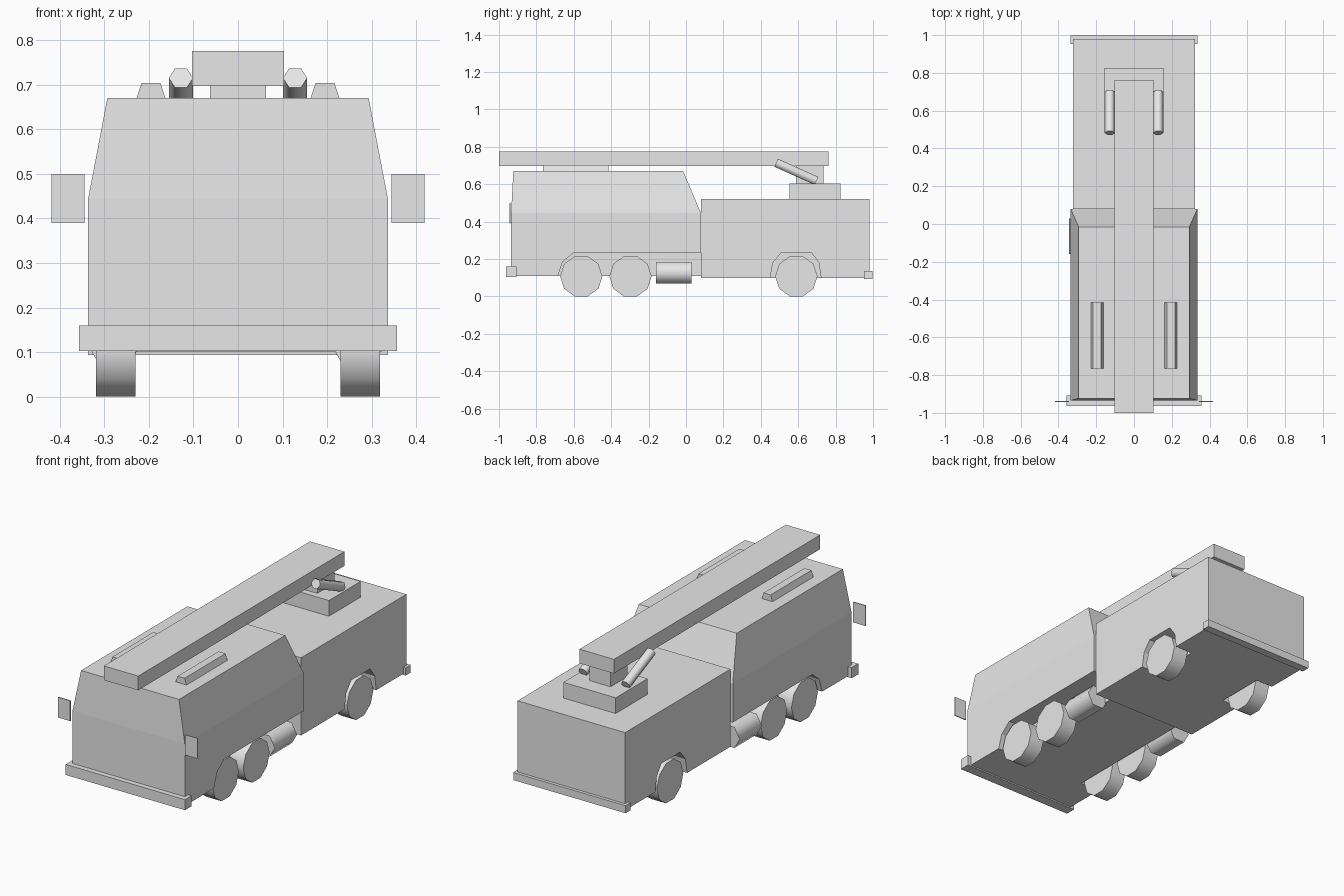
import bpy
import bmesh
from math import radians
from mathutils import Vector

default = bpy.data.objects.get("Cube")
if default:
    bpy.data.objects.remove(default, do_unlink=True)

grey = bpy.data.materials.new("light_grey")
grey.use_nodes = True
grey.diffuse_color = (0.8, 0.8, 0.8, 1)
grey.node_tree.nodes["Principled BSDF"].inputs["Base Color"].default_value = (0.8, 0.8, 0.8, 1)


def add_object(name, bm):
    bmesh.ops.recalc_face_normals(bm, faces=bm.faces[:])
    mesh = bpy.data.meshes.new(name)
    bm.to_mesh(mesh)
    bm.free()
    mesh.materials.append(grey)
    obj = bpy.data.objects.new(name, mesh)
    bpy.context.collection.objects.link(obj)
    return obj


def activate(obj):
    bpy.ops.object.select_all(action='DESELECT')
    obj.select_set(True)
    bpy.context.view_layer.objects.active = obj


def skin(name, loops):
    """Join matching point loops into a closed solid."""
    bm = bmesh.new()
    rings = [[bm.verts.new(p) for p in loop] for loop in loops]
    n = len(rings[0])
    for a, b in zip(rings, rings[1:]):
        for i in range(n):
            j = (i + 1) % n
            bm.faces.new((a[i], a[j], b[j], b[i]))
    bm.faces.new(rings[0])
    bm.faces.new(rings[-1])
    return add_object(name, bm)


def stack(name, *levels, x=0):
    """Solid from rectangles given as half width, back y, front y, height."""
    return skin(name, [[(x - w, y0, z), (x + w, y0, z), (x + w, y1, z), (x - w, y1, z)]
                       for w, y0, y1, z in levels])


def box(name, w, y0, y1, z0, z1, x=0):
    return stack(name, (w, y0, y1, z0), (w, y0, y1, z1), x=x)


def rod(name, start, end, radius, sides):
    """Smooth-sided cylinder between two points, corners pointing sideways."""
    a, b = Vector(start), Vector(end)
    axis = (b - a).normalized()
    side = Vector((0, 1, 0)) if abs(axis.x) > 0.9 else Vector((1, 0, 0))
    up = axis.cross(side)
    turn = radians(360 / sides)
    from math import cos, sin
    obj = skin(name, [[c + radius * (cos(i * turn) * side + sin(i * turn) * up)
                       for i in range(sides)] for c in (a, b)])
    activate(obj)
    bpy.ops.object.shade_smooth_by_angle(angle=radians(65))
    return obj


def cut_arches(body, profile):
    """Cut the same side opening into both flanks."""
    for s in (-1, 1):
        cutter = skin("arch_cutter", [[(s * x, y, z) for y, z in profile] for x in (0.22, 0.5)])
        cutter.hide_render = True
        activate(body)
        mod = body.modifiers.new("arch", 'BOOLEAN')
        mod.operation = 'DIFFERENCE'
        mod.solver = 'EXACT'
        mod.object = cutter
        bpy.ops.object.modifier_apply(modifier=mod.name)
        bpy.data.objects.remove(cutter, do_unlink=True)


# Cab with tapered upper half and long wheel openings
cab = stack("cab", (0.336, -0.935, 0.08, 0.11), (0.336, -0.935, 0.08, 0.445),
            (0.293, -0.923, -0.015, 0.67))
cut_arches(cab, [(-0.69, 0), (-0.685, 0.11), (-0.66, 0.185), (-0.6, 0.235),
                 (0.12, 0.235), (0.12, 0)])

# Rear body with one wheel arch per side
rear = box("rear_body", 0.322, 0.08, 0.98, 0.1, 0.52)
cut_arches(rear, [(0.45, 0), (0.45, 0.1), (0.465, 0.18), (0.51, 0.235),
                  (0.67, 0.235), (0.71, 0.18), (0.722, 0.1), (0.722, 0)])

# Bumpers
box("front_bumper", 0.357, -0.963, -0.907, 0.103, 0.16)
box("rear_bumper", 0.336, 0.953, 0.997, 0.094, 0.135)

# Turntable, pillar and boom
box("turntable", 0.157, 0.553, 0.825, 0.515, 0.605)
box("boom_pillar", 0.063, 0.588, 0.735, 0.6, 0.702)
box("boom", 0.103, -1, 0.763, 0.698, 0.775)

# Paired parts
for s, label in ((-1, "right"), (1, "left")):
    box(label + "_mirror", 0.037, -0.943, -0.938, 0.39, 0.5, x=s * 0.381)
    stack(label + "_roof_light", (0.033, -0.765, -0.415, 0.668),
          (0.021, -0.765, -0.415, 0.704), x=s * 0.195)
    rod(label + "_lift_piston", (s * 0.128, 0.482, 0.715), (s * 0.128, 0.698, 0.618), 0.027, 6)
    tank_x = 0.268 if s > 0 else -0.278
    rod(label + "_tank", (tank_x, -0.16, 0.127), (tank_x, 0.03, 0.127), 0.065, 6)
    for place, y in (("front", -0.56), ("middle", -0.297), ("rear", 0.59)):
        rod(f"{place}_{label}_wheel", (s * 0.23, y, 0.108), (s * 0.318, y, 0.108), 0.113, 10)
